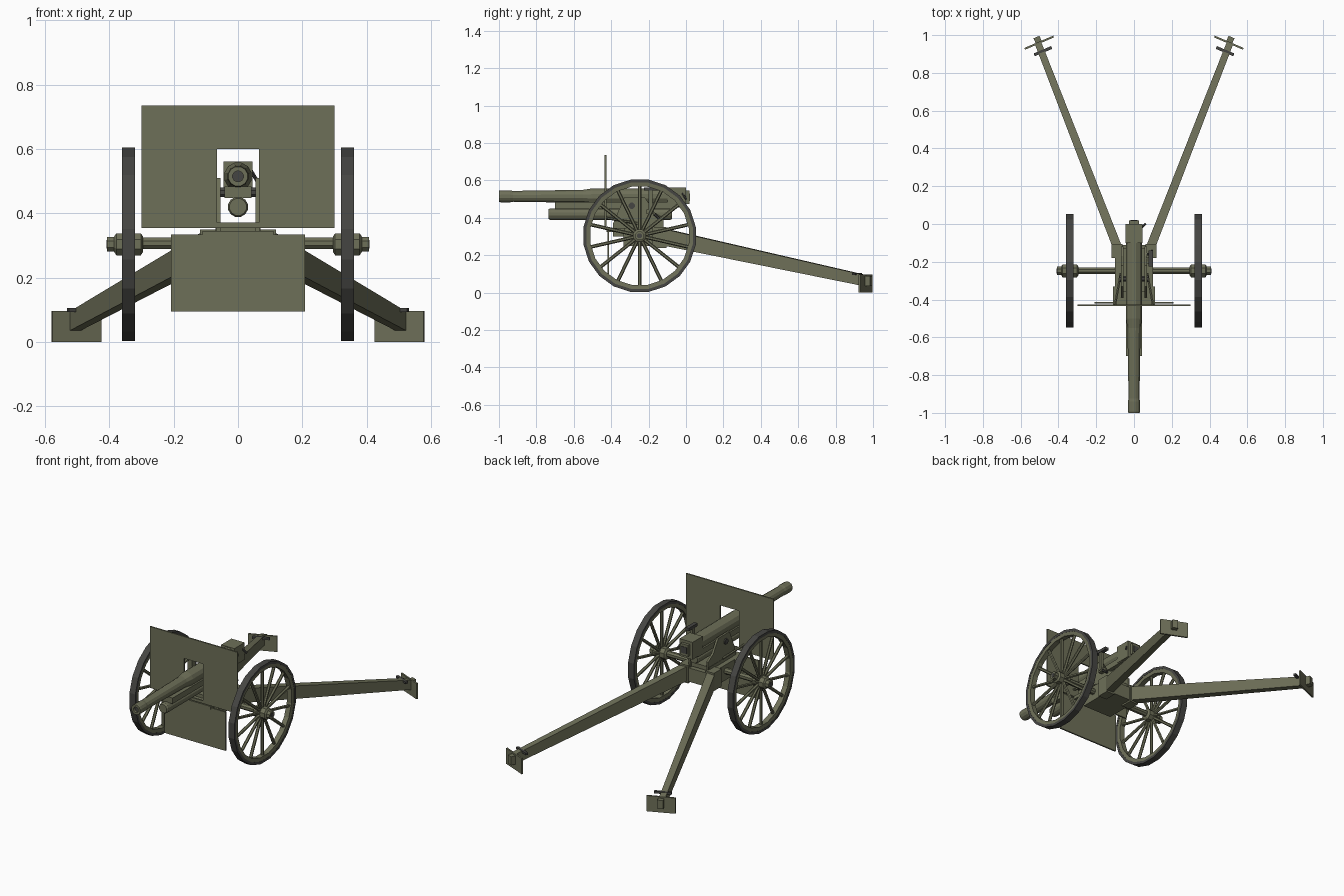
import bpy, bmesh, math
from mathutils import Vector, Matrix

if "Cube" in bpy.data.objects:
    bpy.data.objects.remove(bpy.data.objects["Cube"])

def material(name, rgb):
    m = bpy.data.materials.new(name)
    m.diffuse_color = (*rgb, 1)
    m.use_nodes = True
    m.node_tree.nodes["Principled BSDF"].inputs["Base Color"].default_value = m.diffuse_color
    return m

OLIVE = material("olive paint", (0.155, 0.16, 0.098))
DARK = material("dark steel", (0.06, 0.06, 0.055))

def finish(name, bm, mat):
    bmesh.ops.recalc_face_normals(bm, faces=bm.faces)
    me = bpy.data.meshes.new(name)
    bm.to_mesh(me)
    bm.free()
    me.materials.append(mat)
    ob = bpy.data.objects.new(name, me)
    bpy.context.collection.objects.link(ob)
    return ob

def box(name, lo, hi, mat=OLIVE, rot=0.0):
    """Box between two corners, turned about z round its own centre."""
    lo, hi = Vector(lo), Vector(hi)
    bm = bmesh.new()
    bmesh.ops.create_cube(bm, size=1)
    bm.transform(Matrix.Translation((lo + hi) / 2) @ Matrix.Rotation(rot, 4, 'Z')
                 @ Matrix.Diagonal((*(hi - lo), 1)))
    return finish(name, bm, mat)

def lathe(name, profile, origin, axis, n, mat=OLIVE, phase=0.5, closed=False):
    """Turn (radius, distance) points round an axis; ends are capped unless closed."""
    frame = Matrix.Translation(origin) @ Vector(axis).to_track_quat('Z', 'Y').to_matrix().to_4x4()
    bm = bmesh.new()
    rings = []
    for r, d in profile:
        rings.append([bm.verts.new(frame @ Vector((r * math.cos(2 * math.pi * (i + phase) / n),
                                                   r * math.sin(2 * math.pi * (i + phase) / n), d)))
                      for i in range(n)])
    pairs = list(zip(rings, rings[1:]))
    if closed:
        pairs.append((rings[-1], rings[0]))
    else:
        bm.faces.new(rings[0])
        bm.faces.new(rings[-1])
    for a, b in pairs:
        for i in range(n):
            j = (i + 1) % n
            bm.faces.new((a[i], a[j], b[j], b[i]))
    return finish(name, bm, mat)

def rod(name, p, q, r, n=8, mat=OLIVE):
    p, q = Vector(p), Vector(q)
    return lathe(name, [(r, 0), (r, (q - p).length)], p, q - p, n, mat)

def plate(name, outline, x0, x1, mat=OLIVE):
    """Extrude a (y, z) outline from x0 to x1."""
    bm = bmesh.new()
    f = bm.faces.new([bm.verts.new((x0, y, z)) for y, z in outline])
    ext = bmesh.ops.extrude_face_region(bm, geom=[f])
    bmesh.ops.translate(bm, verts=[v for v in ext['geom'] if isinstance(v, bmesh.types.BMVert)],
                        vec=(x1 - x0, 0, 0))
    return finish(name, bm, mat)

# Barrel with hollow muzzle, breech ring and breech block
lathe("barrel", [(0.017, 0.10), (0.017, 0), (0.031, 0), (0.033, 0.01), (0.033, 0.06), (0.030, 0.075),
                 (0.036, 0.45), (0.044, 0.50), (0.044, 0.92)],
      (0, -1, 0.515), (0, 1, 0), 12)
rod("bore", (0, -0.985, 0.515), (0, -0.90, 0.515), 0.0175, 12, DARK)
box("breech_ring", (-0.045, -0.10, 0.455), (0.045, 0.0, 0.562))
box("breech_block", (-0.026, -0.02, 0.475), (0.026, 0.018, 0.545))
box("breech_face", (-0.018, 0.016, 0.49), (0.018, 0.021, 0.53), DARK)
rod("breech_lever", (0.03, -0.03, 0.55), (0.06, 0.0, 0.50), 0.006, 6, DARK)

# Recoil cylinder and sleigh under the barrel
lathe("recoil_cylinder", [(0.027, 0), (0.032, 0.01), (0.032, 0.65), (0.027, 0.66)],
      (0, -0.735, 0.42), (0, 1, 0), 12)
box("sleigh", (-0.042, -0.70, 0.448), (0.042, -0.06, 0.484))
rod("trunnion", (-0.068, -0.29, 0.465), (0.068, -0.29, 0.465), 0.016, 8, DARK)

# Upper shield with gun port, built as a bridge outline
bm = bmesh.new()
outline = [(-0.30, 0.355), (-0.30, 0.735), (0.30, 0.735), (0.30, 0.355), (0.065, 0.355),
           (0.065, 0.60), (-0.065, 0.60), (-0.065, 0.355)]
face = bm.faces.new([bm.verts.new((x, -0.435, z)) for x, z in outline])
ext = bmesh.ops.extrude_face_region(bm, geom=[face])
bmesh.ops.translate(bm, verts=[v for v in ext['geom'] if isinstance(v, bmesh.types.BMVert)],
                    vec=(0, 0.009, 0))
finish("upper_shield", bm, OLIVE)
box("port_sill", (-0.065, -0.435, 0.355), (0.065, -0.426, 0.372))
box("lower_shield", (-0.208, -0.421, 0.095), (0.208, -0.412, 0.335))
box("shield_bracket", (-0.11, -0.425, 0.325), (0.11, -0.33, 0.345))

# Lower carriage
box("carriage_body", (-0.10, -0.335, 0.25), (0.10, -0.17, 0.345))
box("carriage_rear", (-0.07, -0.18, 0.25), (0.07, -0.11, 0.335))
box("carriage_top", (-0.07, -0.36, 0.34), (0.07, -0.13, 0.365))
rod("axle", (-0.37, -0.248, 0.307), (0.37, -0.248, 0.307), 0.019, 8)

for s, side in ((-1, "left"), (1, "right")):
    # Carriage cheeks
    plate(side + "_cheek", [(-0.39, 0.30), (-0.39, 0.37), (-0.33, 0.51), (-0.22, 0.51),
                            (-0.17, 0.43), (-0.12, 0.40), (-0.12, 0.30)], s * 0.055, s * 0.068)
    rod(side + "_trunnion_cap", (s * 0.066, -0.29, 0.465), (s * 0.076, -0.29, 0.465), 0.018, 8, DARK)
    rod(side + "_shield_stay", (s * 0.07, -0.26, 0.37), (s * 0.10, -0.427, 0.40), 0.007, 6)
    box(side + "_trail_pivot", (s * 0.06, -0.18, 0.24), (s * 0.118, -0.105, 0.35))

    # Wheel: tyre, rim, hub and spokes
    c = (s * 0.34, -0.248, 0.304)
    ax = (1, 0, 0)
    lathe(side + "_tyre", [(0.304, -0.02), (0.304, 0.02), (0.288, 0.02), (0.288, -0.02)],
          c, ax, 20, DARK, closed=True)
    lathe(side + "_rim", [(0.289, -0.019), (0.289, 0.019), (0.266, 0.016), (0.266, -0.016)],
          c, ax, 20, closed=True)
    lathe(side + "_hub", [(0.026, -0.045), (0.037, -0.038), (0.037, 0.038), (0.026, 0.045)], c, ax, 8)
    rod(side + "_hub_cap", (s * 0.37, c[1], c[2]), (s * 0.407, c[1], c[2]), 0.025, 8)
    rod(side + "_axle_nut", (s * 0.405, c[1], c[2]), (s * 0.409, c[1], c[2]), 0.014, 8, DARK)
    for i in range(14):
        a = 2 * math.pi * (i + 0.5) / 14
        d = Vector((0, math.cos(a), math.sin(a)))
        rod(f"{side}_spoke_{i + 1}", Vector(c) + d * 0.025, Vector(c) + d * 0.27, 0.0095, 6)

    # Tapered trail leg
    start, end = Vector((s * 0.085, -0.13, 0)), Vector((s * 0.507, 0.955, 0))
    across = (end - start).normalized().cross(Vector((0, 0, 1)))
    bm = bmesh.new()
    ends = []
    for p, w, z0, z1 in ((start, 0.024, 0.255, 0.345), (end, 0.018, 0.035, 0.095)):
        ends.append([bm.verts.new(p + across * u * w + Vector((0, 0, z)))
                     for u, z in ((-1, z0), (1, z0), (1, z1), (-1, z1))])
    a, b = ends
    bm.faces.new(a)
    bm.faces.new(b)
    for i in range(4):
        j = (i + 1) % 4
        bm.faces.new((a[i], a[j], b[j], b[i]))
    finish(side + "_trail", bm, OLIVE)

    # Spade, its rear lug and the lifting handle
    turn = -s * math.radians(23)
    sp = Vector((s * 0.502, 0.96))
    box(side + "_spade", (sp.x - 0.083, sp.y - 0.005, 0), (sp.x + 0.083, sp.y + 0.005, 0.097), rot=turn)
    lg = Vector((s * 0.51, 0.975))
    box(side + "_spade_lug", (lg.x - 0.017, lg.y - 0.016, 0.035), (lg.x + 0.017, lg.y + 0.016, 0.088), rot=turn)
    h = Vector((s * 0.482, 0.915))
    box(side + "_handle", (h.x - 0.05, h.y - 0.008, 0.093), (h.x + 0.05, h.y + 0.008, 0.106), DARK, turn)

# Sight and laying handwheel on the right cheek
box("sight_arm", (0.066, -0.21, 0.42), (0.095, -0.175, 0.445))
box("sight_stem", (0.080, -0.20, 0.43), (0.098, -0.18, 0.55))
box("sight_head", (0.078, -0.225, 0.545), (0.101, -0.14, 0.563), DARK)
rod("crank_shaft", (0.06, -0.16, 0.41), (0.098, -0.16, 0.41), 0.008, 6, DARK)
rod("crank_handle", (0.095, -0.17, 0.42), (0.095, -0.14, 0.395), 0.007, 6, DARK)
